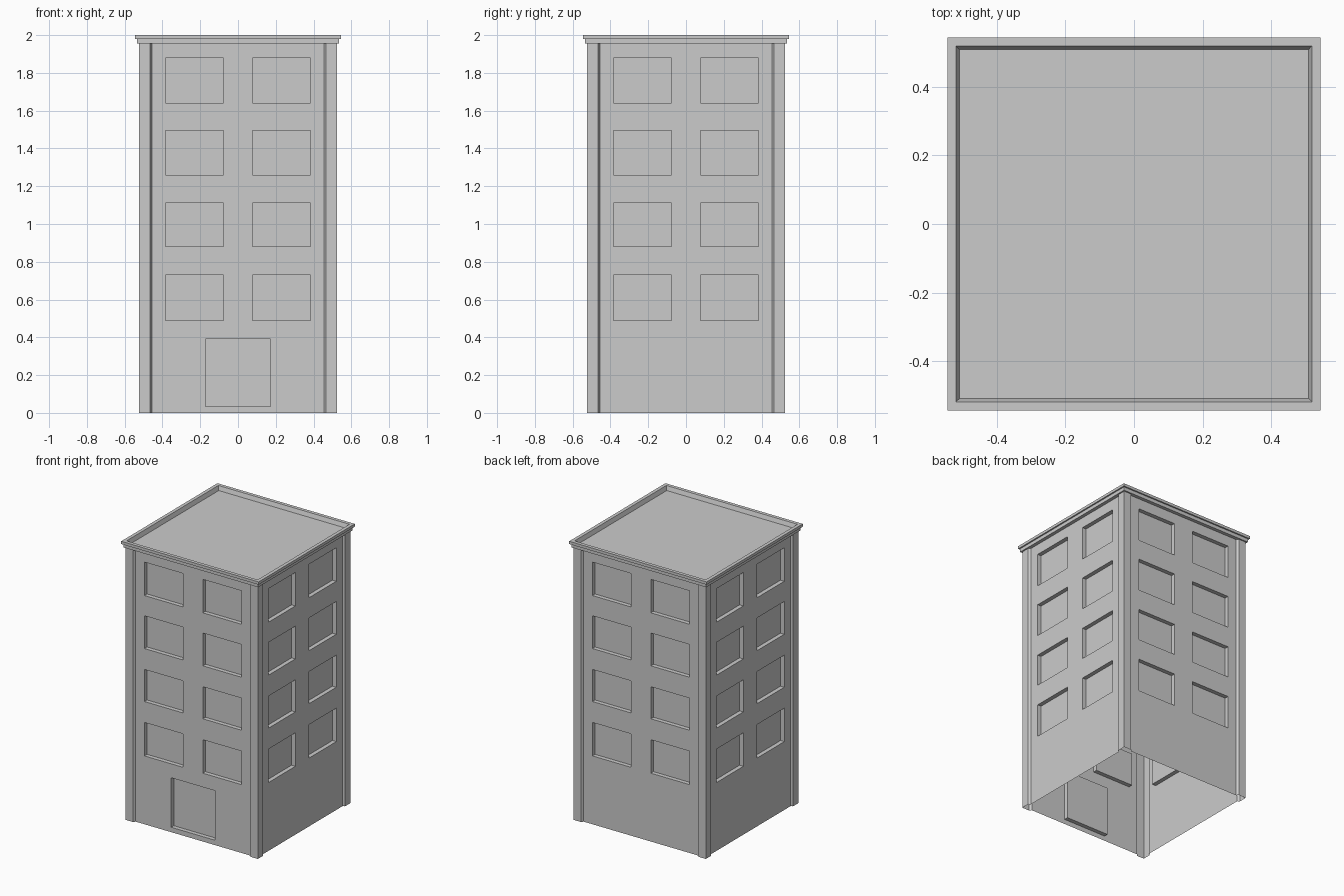
import bpy
import bmesh
from math import pi
from mathutils import Matrix

cube = bpy.data.objects.get("Cube")
if cube:
    bpy.data.objects.remove(cube)

grey = bpy.data.materials.new("plain grey")
grey.use_nodes = True
colour = (0.6, 0.6, 0.6, 1)
grey.diffuse_color = colour
grey.node_tree.nodes["Principled BSDF"].inputs["Base Color"].default_value = colour

WALL, PILLAR, EAVES, RECESS = 0.51, 0.525, 1.955, 0.03
WINDOWS_X = [(-0.385, -0.078), (0.078, 0.385)]
WINDOWS_Z = [(0.49, 0.73), (0.88, 1.11), (1.26, 1.495), (1.64, 1.88)]
DOOR = (-0.173, 0.173, 0.035, 0.39)


def finish(name, bm, turn=0):
    bm.transform(Matrix.Rotation(turn * pi / 2, 4, "Z"))
    mesh = bpy.data.meshes.new(name)
    bm.to_mesh(mesh)
    bm.free()
    mesh.materials.append(grey)
    obj = bpy.data.objects.new(name, mesh)
    bpy.context.collection.objects.link(obj)
    return obj


def wall(name, turn, has_door):
    """Thin wall sheet facing -y with recessed openings, turned into place."""
    openings = [(a, b, c, d) for a, b in WINDOWS_X for c, d in WINDOWS_Z]
    if has_door:
        openings.append(DOOR)
    xs = sorted({-0.455, 0.455} | {v for o in openings for v in o[:2]})
    zs = sorted({0, EAVES} | {v for o in openings for v in o[2:]})
    bm = bmesh.new()
    grid = [[bm.verts.new((x, -WALL, z)) for x in xs] for z in zs]
    for j in range(len(zs) - 1):
        for i in range(len(xs) - 1):
            bm.faces.new((grid[j][i], grid[j][i + 1],
                          grid[j + 1][i + 1], grid[j + 1][i]))
    # Push every opening inwards
    for a, b, c, d in openings:
        cells = []
        for f in bm.faces:
            m = f.calc_center_median()
            if a < m.x < b and c < m.z < d and abs(m.y + WALL) < 1e-5:
                cells.append(f)
        new = bmesh.ops.extrude_face_region(bm, geom=cells)["geom"]
        verts = [g for g in new if isinstance(g, bmesh.types.BMVert)]
        bmesh.ops.translate(bm, verts=verts, vec=(0, RECESS, 0))
        old = [f for f in cells if f.is_valid]
        bmesh.ops.delete(bm, geom=old, context="FACES")
    finish(name, bm, turn)


def pillar(name, turn):
    """Hollow corner strip with chamfered inner edges."""
    plan = [(-WALL, -0.455), (-PILLAR, -0.465), (-PILLAR, -PILLAR),
            (-0.465, -PILLAR), (-0.455, -WALL)]
    bm = bmesh.new()
    low = [bm.verts.new((x, y, 0)) for x, y in plan]
    high = [bm.verts.new((x, y, EAVES)) for x, y in plan]
    for i in range(len(plan) - 1):
        bm.faces.new((low[i], low[i + 1], high[i + 1], high[i]))
    finish(name, bm, turn)


def roof():
    """Stepped cornice, parapet and sunken flat roof from square rings."""
    profile = [(WALL, EAVES), (0.535, EAVES), (0.535, 1.98), (0.545, 1.98),
               (0.545, 2), (0.52, 2), (0.51, 1.97)]
    corners = [(-1, -1), (1, -1), (1, 1), (-1, 1)]
    bm = bmesh.new()
    rings = [[bm.verts.new((sx * r, sy * r, z)) for sx, sy in corners]
             for r, z in profile]
    for a, b in zip(rings, rings[1:]):
        for i in range(4):
            k = (i + 1) % 4
            bm.faces.new((a[i], a[k], b[k], b[i]))
    bm.faces.new(rings[-1])
    finish("roof_and_cornice", bm)


for turn, side in enumerate(("front", "left", "back", "right")):
    wall(side + "_wall", turn, side == "front")
for turn, corner in enumerate(("front_right", "front_left", "back_left", "back_right")):
    pillar(corner + "_pillar", turn)
roof()
